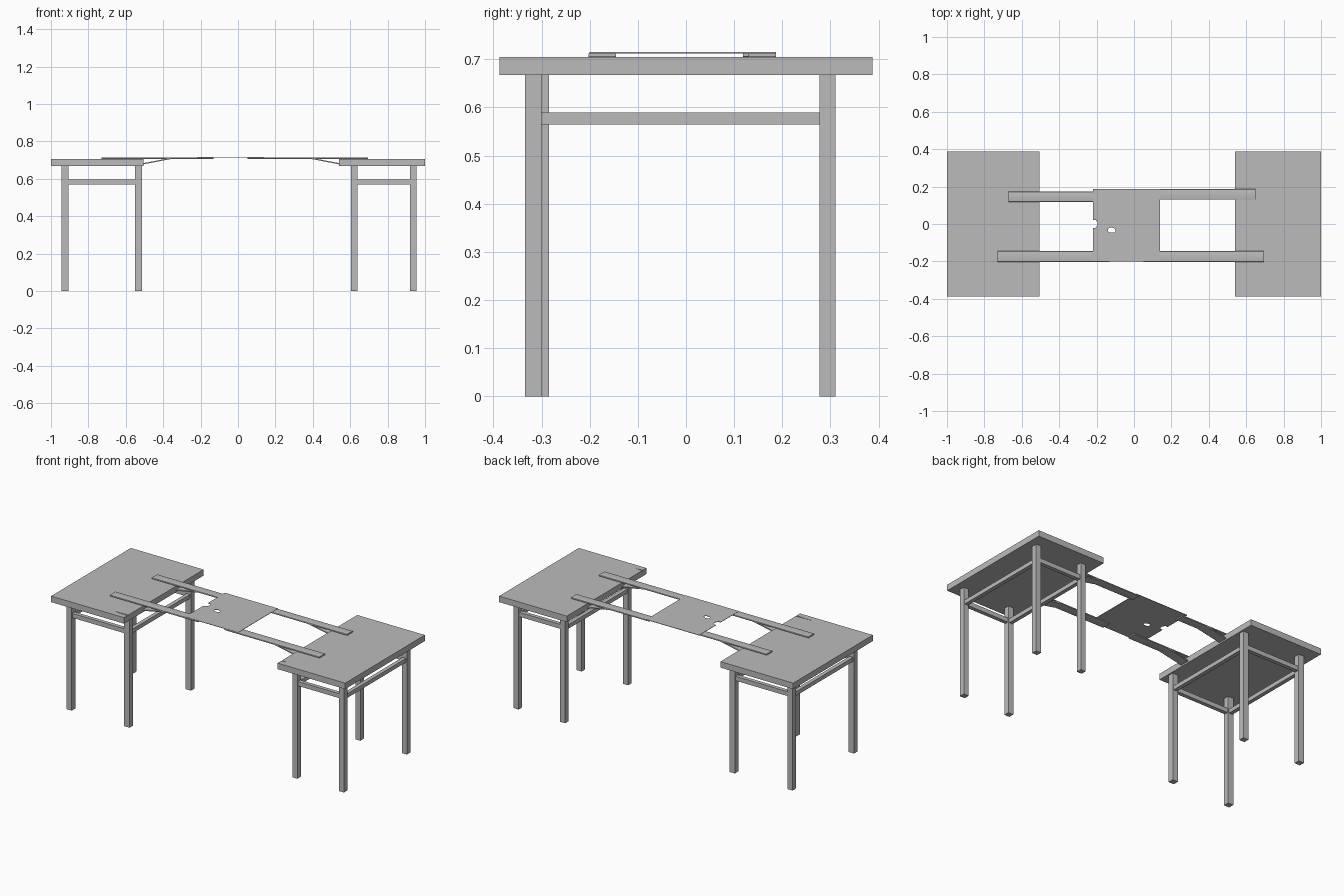
import bpy
import bmesh

if "Cube" in bpy.data.objects:
    bpy.data.objects.remove(bpy.data.objects["Cube"], do_unlink=True)

grey = bpy.data.materials.new("plain grey")
grey.use_nodes = True
COLOUR = (0.5, 0.5, 0.5, 1)
grey.diffuse_color = COLOUR
grey.node_tree.nodes["Principled BSDF"].inputs["Base Color"].default_value = COLOUR


def finish(name, bm):
    bmesh.ops.recalc_face_normals(bm, faces=bm.faces)
    mesh = bpy.data.meshes.new(name)
    bm.to_mesh(mesh)
    bm.free()
    mesh.materials.append(grey)
    ob = bpy.data.objects.new(name, mesh)
    bpy.context.collection.objects.link(ob)
    return ob


def box(name, x, y, z, round_x=0):
    """Box between ranges; round_x rounds the edges that run along x."""
    bm = bmesh.new()
    bmesh.ops.create_cube(bm, size=1)
    for v in bm.verts:
        v.co = [lo + (c + 0.5) * (hi - lo) for c, (lo, hi) in zip(v.co, (x, y, z))]
    if round_x:
        edges = [e for e in bm.edges
                 if abs(e.verts[0].co.x - e.verts[1].co.x) > 0.01]
        bmesh.ops.bevel(bm, geom=edges, offset=round_x, segments=3,
                        profile=0.5, affect='EDGES')
    return finish(name, bm)


def prism(name, points, offset):
    """Extrude a flat outline by the offset."""
    bm = bmesh.new()
    face = bm.faces.new([bm.verts.new(p) for p in points])
    new = bmesh.ops.extrude_face_region(bm, geom=[face])["geom"]
    bmesh.ops.translate(bm, vec=offset,
                        verts=[g for g in new if isinstance(g, bmesh.types.BMVert)])
    return finish(name, bm)


def cut(target, cutter):
    cutter.hide_render = True
    mod = target.modifiers.new("cut", 'BOOLEAN')
    mod.operation = 'DIFFERENCE'
    mod.solver = 'EXACT'
    mod.object = cutter
    bpy.context.view_layer.objects.active = target
    bpy.ops.object.modifier_apply(modifier=mod.name)
    bpy.data.objects.remove(cutter, do_unlink=True)


# Two tables: slab, four legs and a ring of rails
SLAB_Z = (0.668, 0.705)


def table(side, slab_x, legs_x, legs_y, slit_end):
    slab = box(side + "_table_top", slab_x, (-0.387, 0.387), SLAB_Z)
    # shallow tapering slit at the inner edge
    edge = min(slab_x, key=abs)
    out = 0.01 if edge < 0 else -0.01
    cut(slab, prism(side + "_slit_cutter",
                    [(edge + out, -0.353, 0.701), (edge + out, -0.345, 0.701),
                     (slit_end, -0.348, 0.701)], (0, 0, 0.02)))
    for lx, xname in zip(legs_x, ("west", "east")):
        for ly, yname in zip(legs_y, ("front", "back")):
            box(f"{side}_{yname}_{xname}_leg", lx, ly, (0, SLAB_Z[0]))
        mid = sum(lx) / 2
        box(f"{side}_{xname}_side_rail", (mid - 0.012, mid + 0.012),
            (legs_y[0][1], legs_y[1][0]), (0.565, 0.59))
    for ly, yname in zip(legs_y, ("front", "back")):
        mid = sum(ly) / 2
        box(f"{side}_{yname}_rail", (legs_x[0][1], legs_x[1][0]),
            (mid - 0.012, mid + 0.012), (0.569, 0.596))


table("right", (-1, -0.505), ((-0.943, -0.907), (-0.55, -0.514)),
      ((-0.32, -0.285), (0.277, 0.311)), -0.61)
table("left", (0.54, 1), ((0.604, 0.638), (0.92, 0.954)),
      ((-0.334, -0.3), (0.277, 0.311)), 0.58)

# Straps lying on the tables, each with a sloping brace below
STRAPS = {
    "right_front": ((-0.73, -0.13), (-0.203, -0.145), -0.505),
    "right_back": ((-0.67, -0.2), (0.118, 0.174), -0.505),
    "left_front": ((0.05, 0.695), (-0.203, -0.145), 0.54),
    "left_back": ((0.12, 0.65), (0.13, 0.187), 0.54),
}
for name, (x, y, edge) in STRAPS.items():
    strap = box(name + "_strap", x, y, (0.7055, 0.7135), round_x=0.0038)
    bpy.ops.object.select_all(action='DESELECT')
    strap.select_set(True)
    bpy.context.view_layer.objects.active = strap
    bpy.ops.object.shade_smooth_by_angle()
    inward = 1 if edge < 0 else -1
    tip = edge + 0.15 * inward
    root = edge - 0.01 * inward
    prism(name + "_brace",
          [(root, y[0], 0.675), (tip, y[0], 0.706),
           (tip, y[0], 0.712), (root, y[0], 0.682)],
          (0, y[1] - y[0], 0))

# Thin middle plate with an edge notch and a small hole
plate = box("middle_plate", (-0.22, 0.14), (-0.2, 0.187), (0.7125, 0.715))
HOLES = {
    "notch": [(-0.23, -0.022), (-0.208, -0.022), (-0.196, -0.008),
              (-0.196, 0.01), (-0.206, 0.022), (-0.23, 0.022)],
    "hole": [(-0.138, -0.024), (-0.138, -0.04), (-0.128, -0.046),
             (-0.106, -0.046), (-0.098, -0.036), (-0.104, -0.024),
             (-0.122, -0.018)],
}
for name, outline in HOLES.items():
    cut(plate, prism(name + "_cutter", [(px, py, 0.69) for px, py in outline],
                     (0, 0, 0.05)))
